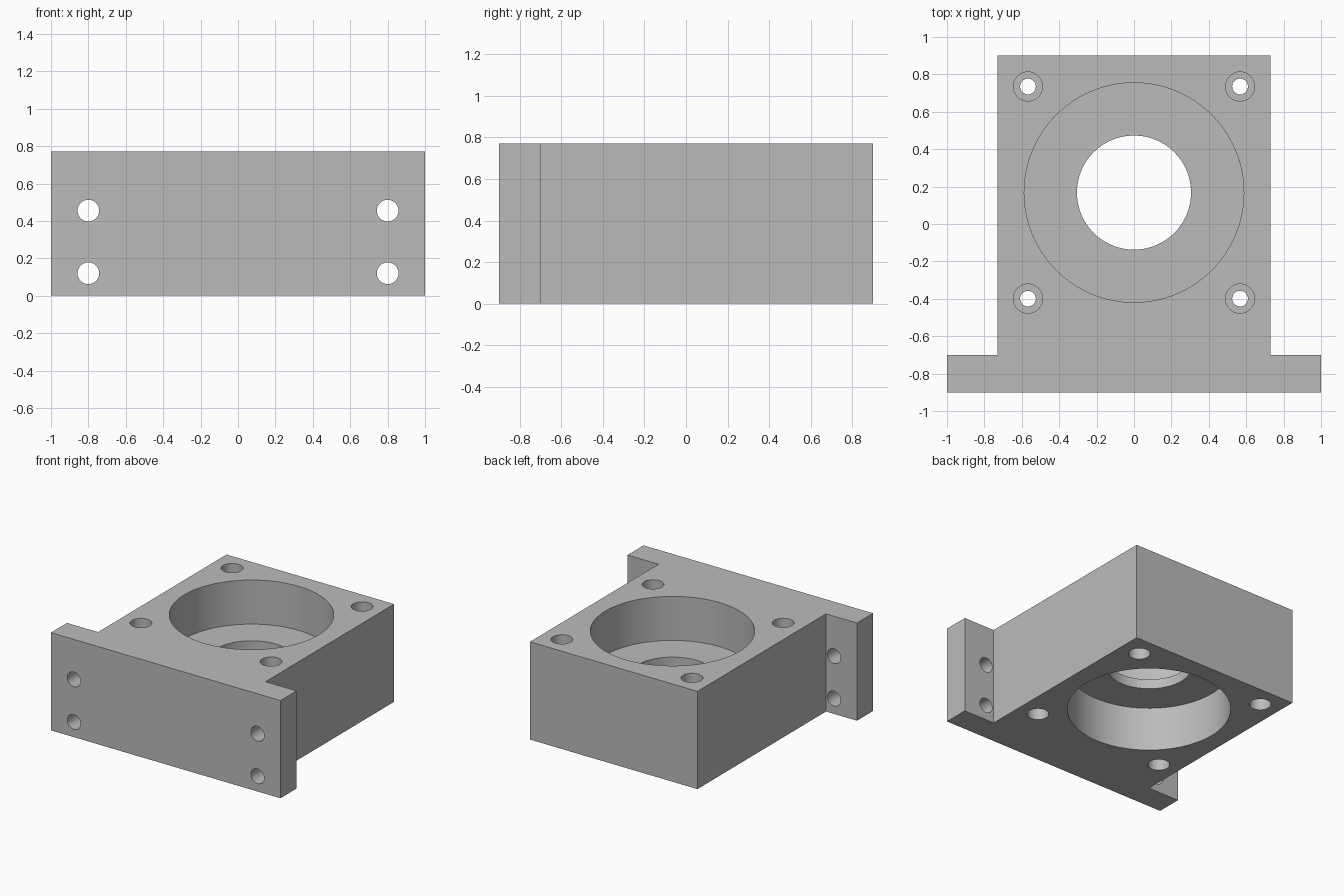
import bpy
import bmesh
from math import radians
from mathutils import Matrix, Vector

default_cube = bpy.data.objects.get("Cube")
if default_cube:
    bpy.data.objects.remove(default_cube, do_unlink=True)

HEIGHT = 0.77
BORE_Y = 0.168       # centre of the bore and its bolt square
BOLT = 0.567         # half spacing of the bolt square
POCKET = 0.347       # depth of the large bore from each end
COUNTERBORE = 0.22   # depth of the bolt counterbores

grey = bpy.data.materials.new("machined grey")
grey.use_nodes = True
colour = (0.5, 0.5, 0.5, 1)
grey.diffuse_color = colour
grey.node_tree.nodes["Principled BSDF"].inputs["Base Color"].default_value = colour


def add_object(name, bm):
    mesh = bpy.data.meshes.new(name)
    bmesh.ops.recalc_face_normals(bm, faces=bm.faces)
    bm.to_mesh(mesh)
    bm.free()
    obj = bpy.data.objects.new(name, mesh)
    bpy.context.collection.objects.link(obj)
    obj.data.materials.append(grey)
    return obj


def drill(target, start, end, radius, segments):
    """Cut a round hole between two points."""
    start, end = Vector(start), Vector(end)
    axis = end - start
    turn = axis.to_track_quat('Z', 'Y').to_matrix().to_4x4()
    bm = bmesh.new()
    bmesh.ops.create_cone(bm, cap_ends=True, segments=segments,
                          radius1=radius, radius2=radius, depth=axis.length,
                          matrix=Matrix.Translation((start + end) / 2) @ turn)
    cutter = add_object("hole_cutter", bm)
    cutter.hide_render = True
    mod = target.modifiers.new("hole", 'BOOLEAN')
    mod.operation = 'DIFFERENCE'
    mod.solver = 'EXACT'
    mod.object = cutter
    bpy.ops.object.modifier_apply(modifier=mod.name)
    bpy.data.objects.remove(cutter, do_unlink=True)


def drill_stepped(target, x, y, small, large, depth, segments):
    """Vertical through hole, widened from the top and the bottom."""
    drill(target, (x, y, -0.1), (x, y, HEIGHT + 0.1), small, segments)
    drill(target, (x, y, HEIGHT - depth), (x, y, HEIGHT + 0.1), large, segments)
    drill(target, (x, y, -0.1), (x, y, depth), large, segments)


# Block with a mounting flange: T-shaped outline, extruded upward
half = [(1, -0.9), (1, -0.7), (0.73, -0.7), (0.73, 0.9)]
outline = half + [(-x, y) for x, y in reversed(half)]
bm = bmesh.new()
face = bm.faces.new([bm.verts.new((x, y, 0)) for x, y in outline])
extruded = bmesh.ops.extrude_face_region(bm, geom=[face])
top = [v for v in extruded["geom"] if isinstance(v, bmesh.types.BMVert)]
bmesh.ops.translate(bm, verts=top, vec=(0, 0, HEIGHT))
block = add_object("bearing_block", bm)
bpy.ops.object.select_all(action='DESELECT')
block.select_set(True)
bpy.context.view_layer.objects.active = block

# Central bore with a thin web left between the two pockets
drill_stepped(block, 0, BORE_Y, 0.305, 0.587, POCKET, 96)

for side in (-1, 1):
    # Counterbored bolt holes around the bore
    for row in (-1, 1):
        drill_stepped(block, side * BOLT, BORE_Y + row * BOLT,
                      0.042, 0.078, COUNTERBORE, 40)
    # Mounting holes through the flange
    for z in (0.12, 0.455):
        drill(block, (side * 0.8, -1, z), (side * 0.8, -0.6, z), 0.058, 40)

bpy.ops.object.shade_smooth_by_angle(angle=radians(30))
